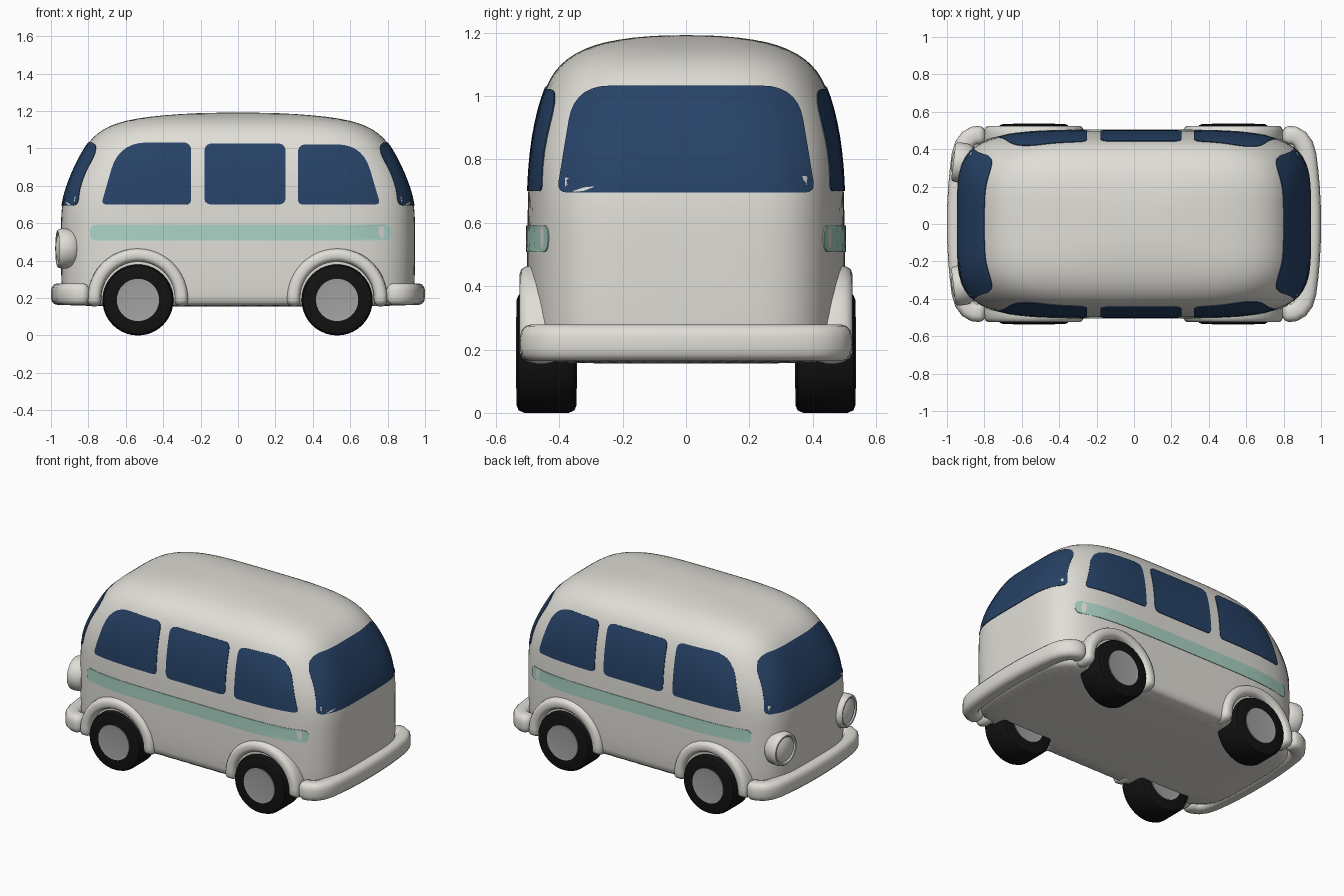
import bpy, bmesh, math
from mathutils import Vector
from mathutils.bvhtree import BVHTree

if "Cube" in bpy.data.objects:
    bpy.data.objects.remove(bpy.data.objects["Cube"])


def material(name, rgb):
    m = bpy.data.materials.new(name)
    m.diffuse_color = (*rgb, 1)
    m.use_nodes = True
    m.node_tree.nodes["Principled BSDF"].inputs["Base Color"].default_value = m.diffuse_color
    return m


CREAM = material("cream_paint", (0.75, 0.73, 0.68))
GLASS = material("dark_blue_glass", (0.02, 0.055, 0.135))
MINT = material("mint_stripe", (0.40, 0.65, 0.56))
RUBBER = material("black_rubber", (0.006, 0.006, 0.006))
STEEL = material("grey_hub", (0.36, 0.36, 0.36))


def finish(name, bm, mat, angle=40, outward=None):
    """Turn a bmesh into a smooth shaded object."""
    bmesh.ops.recalc_face_normals(bm, faces=bm.faces)
    if outward is not None:
        bm.normal_update()
        if sum(f.normal.dot(outward) * f.calc_area() for f in bm.faces) < 0:
            bmesh.ops.reverse_faces(bm, faces=bm.faces)
    mesh = bpy.data.meshes.new(name)
    bm.to_mesh(mesh)
    bm.free()
    mesh.materials.append(mat)
    obj = bpy.data.objects.new(name, mesh)
    bpy.context.collection.objects.link(obj)
    bpy.ops.object.select_all(action='DESELECT')
    obj.select_set(True)
    bpy.context.view_layer.objects.active = obj
    bpy.ops.object.shade_smooth_by_angle(angle=math.radians(angle))
    return obj


def bridge(bm, rings):
    """Quads between successive closed rings of points."""
    rows = [[bm.verts.new(p) for p in r] for r in rings]
    n = len(rows[0])
    for a, b in zip(rows, rows[1:]):
        for i in range(n):
            bm.faces.new((a[i], a[(i + 1) % n], b[(i + 1) % n], b[i]))
    return rows


def loft(name, rings, mat, angle=40):
    bm = bmesh.new()
    rows = bridge(bm, rings)
    bm.faces.new(rows[0])
    bm.faces.new(rows[-1])
    return finish(name, bm, mat, angle)


def superellipse(a, b, n, count):
    pts = []
    for i in range(count):
        t = 2 * math.pi * i / count
        c, s = math.cos(t), math.sin(t)
        r = (abs(c) ** n + abs(s) ** n) ** (-1 / n)
        pts.append((a * r * c, b * r * s))
    return pts


def lathe(name, profile, center, axis, mat, count=40):
    """Spin (radius, offset) pairs around an axis through center."""
    axis = Vector(axis).normalized()
    u = axis.cross(Vector((0, 0, 1))).normalized()
    v = axis.cross(u)
    rings = [[Vector(center) + axis * d + (u * math.cos(2 * math.pi * i / count)
              + v * math.sin(2 * math.pi * i / count)) * r for i in range(count)]
             for r, d in profile]
    return loft(name, rings, mat)


def sweep(name, path, up, half_side, half_up, mat):
    """Sweep a rounded bar along a flat path, with rounded ends."""
    path, up = [Vector(p) for p in path], Vector(up)
    section = superellipse(half_side, half_up, 3.2, 20)

    def ring(p, t, k):
        side = t.cross(up).normalized()
        return [p + side * u * k + up * v * k for u, v in section]

    tang = [(path[min(i + 1, len(path) - 1)] - path[max(i - 1, 0)]).normalized()
            for i in range(len(path))]
    caps = [(math.sin(a) * 0.035, math.cos(a)) for a in (1.4, 1.0, 0.5)]
    rings = [ring(path[0] - tang[0] * d, tang[0], k) for d, k in caps]
    rings += [ring(p, t, 1) for p, t in zip(path, tang)]
    rings += [ring(path[-1] + tang[-1] * d, tang[-1], k) for d, k in reversed(caps)]
    return loft(name, rings, mat, 60)


# Body shell: height, half length, half width, squareness
LEVELS = [(0.155, 0.92, 0.475, 5), (0.165, 0.935, 0.49, 5), (0.25, 0.945, 0.5, 5),
          (0.45, 0.947, 0.502, 5), (0.62, 0.947, 0.5, 5), (0.70, 0.942, 0.498, 5),
          (0.78, 0.922, 0.494, 5), (0.87, 0.888, 0.484, 4.8), (0.96, 0.844, 0.465, 4.5),
          (1.03, 0.802, 0.442, 4.2), (1.08, 0.755, 0.415, 4), (1.12, 0.69, 0.374, 4),
          (1.15, 0.60, 0.32, 4), (1.17, 0.48, 0.26, 4), (1.185, 0.31, 0.17, 3.5),
          (1.192, 0.13, 0.07, 3)]
body = loft("body_shell", [[(x, y, z) for x, y in superellipse(a, b, n, 64)]
                           for z, a, b, n in LEVELS], CREAM, 60)
sub = body.modifiers.new("smooth_shape", 'SUBSURF')
sub.levels = sub.render_levels = 1
bpy.context.view_layer.update()
surface = BVHTree.FromObject(body, bpy.context.evaluated_depsgraph_get())


def rounded_outline(corners):
    """Outline with each corner (u, v, radius) cut by a curve."""
    pts, n = [], len(corners)
    ends = []
    for i, (u, v, r) in enumerate(corners):
        p = Vector((u, v))
        a = (Vector(corners[i - 1][:2]) - p).normalized() * r
        b = (Vector(corners[(i + 1) % n][:2]) - p).normalized() * r
        ends.append((p + a, p, p + b))
    for i, (a, p, b) in enumerate(ends):
        for k in range(8):
            t = k / 7
            pts.append(a * (1 - t) ** 2 + p * 2 * t * (1 - t) + b * t * t)
        nxt = ends[(i + 1) % n][0]
        pts += [b.lerp(nxt, k / 14) for k in range(1, 14)]
    return pts


def panel(name, corners, axis, sign, mat):
    """Thin plate following the body, seen along the x or y axis."""
    outline = rounded_outline(corners)
    mid = sum(outline, Vector((0, 0))) / len(outline)
    out = Vector((sign, 0, 0)) if axis == 'x' else Vector((0, sign, 0))

    def project(q, lift):
        start = Vector((0, q.x, q.y)) if axis == 'x' else Vector((q.x, 0, q.y))
        hit, normal, _, _ = surface.ray_cast(start + out * 3, -out)
        return hit + normal * lift

    rings = [[project(q, -0.004) for q in outline]]
    for k in (1, 0.85, 0.7, 0.55, 0.4, 0.25, 0.1):
        rings.append([project(mid + (q - mid) * k, 0.004) for q in outline])
    bm = bmesh.new()
    bm.faces.new(bridge(bm, rings)[-1])
    return finish(name, bm, mat, 40, out)


# Side windows and stripes
SIDE_PANELS = {
    "front_side_window": ([(-0.73, 0.70, 0.03), (-0.25, 0.70, 0.03),
                           (-0.25, 1.03, 0.045), (-0.635, 1.03, 0.15)], GLASS),
    "middle_side_window": ([(-0.18, 0.70, 0.04), (0.255, 0.70, 0.04),
                            (0.255, 1.025, 0.045), (-0.18, 1.025, 0.045)], GLASS),
    "rear_side_window": ([(0.32, 0.70, 0.03), (0.76, 0.70, 0.03),
                          (0.665, 1.02, 0.14), (0.32, 1.02, 0.045)], GLASS),
    "side_stripe": ([(-0.79, 0.508, 0.035), (0.82, 0.508, 0.035),
                     (0.82, 0.592, 0.035), (-0.79, 0.592, 0.035)], MINT)}
for side, tag in ((-1, "right"), (1, "left")):
    for name, (corners, mat) in SIDE_PANELS.items():
        panel(f"{name}_{tag}", corners, 'y', side, mat)

# Windscreen and rear window
END_WINDOW = [(-0.405, 0.695, 0.035), (0.405, 0.695, 0.035),
              (0.35, 1.03, 0.11), (-0.35, 1.03, 0.11)]
panel("windscreen", END_WINDOW, 'x', -1, GLASS)
panel("rear_window", END_WINDOW, 'x', 1, GLASS)

# Bumpers wrapping round both ends
HALF = [(0.825, 0.474), (0.855, 0.472), (0.885, 0.455), (0.91, 0.42), (0.925, 0.37),
        (0.935, 0.29), (0.944, 0.19), (0.949, 0.09)]
for end, name in ((-1, "front_bumper"), (1, "rear_bumper")):
    path = HALF + [(0.95, 0)] + [(x, -y) for x, y in reversed(HALF)]
    sweep(name, [(end * x, y, 0.221) for x, y in path], (0, 0, 1), 0.05, 0.058, CREAM)

# Wheels, hubs and wheel arches at each corner
TYRE = [(0.10, -0.09), (0.165, -0.095), (0.182, -0.088), (0.19, -0.07),
        (0.19, 0.07), (0.182, 0.088), (0.165, 0.095), (0.10, 0.09)]
HUB = [(0.085, -0.093), (0.113, -0.096), (0.113, 0.096), (0.085, 0.093)]
for wx, fore in ((-0.535, "front"), (0.53, "rear")):
    for side, tag in ((-1, "right"), (1, "left")):
        center = (wx, side * 0.44, 0.19)
        lathe(f"{fore}_tyre_{tag}", TYRE, center, (0, side, 0), RUBBER)
        lathe(f"{fore}_hub_{tag}", HUB, center, (0, side, 0), STEEL)
        arc = [math.radians(-2 + 184 * i / 24) for i in range(25)]
        sweep(f"{fore}_wheel_arch_{tag}",
              [(wx + 0.233 * math.cos(a), side * 0.458, 0.197 + 0.233 * math.sin(a))
               for a in arc], (0, 1, 0), 0.037, 0.067, CREAM)

# Headlamps with raised rim and domed lens
LAMP = [(0.09, -0.07), (0.105, -0.05), (0.107, 0.0), (0.103, 0.017), (0.095, 0.024),
        (0.086, 0.022), (0.08, 0.014), (0.076, 0.016), (0.055, 0.026), (0.03, 0.032),
        (0.008, 0.034)]
for side, tag in ((-1, "right"), (1, "left")):
    lathe(f"headlamp_{tag}", LAMP, (-0.942, side * 0.33, 0.465),
          (-1, side * 0.12, 0), CREAM)
